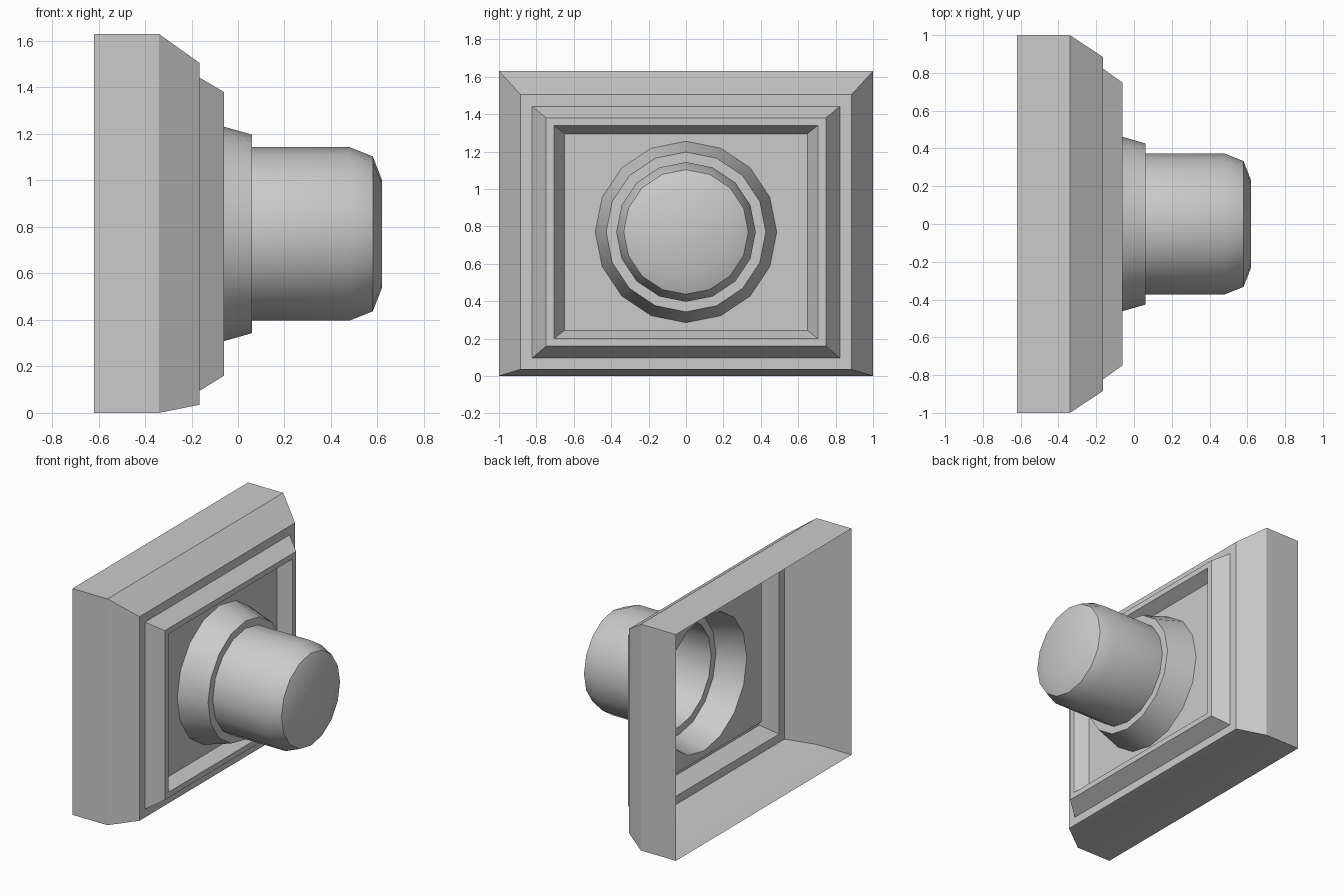
import bpy, bmesh, math

if "Cube" in bpy.data.objects:
    bpy.data.objects.remove(bpy.data.objects["Cube"])

CZ = 0.77      # height of the round boss axis
SIDES = 16


def rect_ring(bm, x, half_y, z0, z1):
    pts = [(half_y, z1), (-half_y, z1), (-half_y, z0), (half_y, z0)]
    return [bm.verts.new((x, y, z)) for y, z in pts]


def round_ring(bm, x, r):
    return [bm.verts.new((x, r * math.cos(i * math.tau / SIDES),
                          CZ + r * math.sin(i * math.tau / SIDES)))
            for i in range(SIDES)]


def skin(bm, rings):
    for a, b in zip(rings, rings[1:]):
        n = len(a)
        for i in range(n):
            j = (i + 1) % n
            bm.faces.new((a[i], a[j], b[j], b[i]))


def finish(bm, name):
    mesh = bpy.data.meshes.new(name)
    bm.to_mesh(mesh)
    bm.free()
    ob = bpy.data.objects.new(name, mesh)
    bpy.context.collection.objects.link(ob)
    bpy.ops.object.select_all(action='DESELECT')
    ob.select_set(True)
    bpy.context.view_layer.objects.active = ob
    bpy.ops.object.shade_smooth_by_angle(angle=math.radians(30))
    return ob


# stepped rectangular plate, open at the back: x, half width, bottom, top
bm = bmesh.new()
rects = [rect_ring(bm, *p) for p in (
    (-0.62, 1.0, 0.0, 1.63),
    (-0.34, 1.0, 0.0, 1.63),
    (-0.165, 0.885, 0.035, 1.505),
    (-0.165, 0.823, 0.095, 1.442),
    (-0.06, 0.748, 0.16, 1.38),
    (-0.06, 0.705, 0.20, 1.34),
    (-0.145, 0.65, 0.243, 1.295),
)]
skin(bm, rects)

# recessed floor around the round opening
corner, hole = rects[-1], round_ring(bm, -0.145, 0.485)
for q in range(4):
    for k in range(4 * q, 4 * q + 4):
        bm.faces.new((corner[q], hole[(k + 1) % SIDES], hole[k]))
    bm.faces.new((corner[q], corner[(q + 1) % 4], hole[(4 * q + 4) % SIDES]))
finish(bm, "stepped_plate")

# hollow round knob with tapered collar: x, radius
bm = bmesh.new()
rings = [round_ring(bm, x, r) for x, r in (
    (-0.145, 0.485), (0.06, 0.427), (0.06, 0.373),
    (0.48, 0.373), (0.58, 0.333), (0.62, 0.23))]
skin(bm, rings)
bm.faces.new(rings[-1])
finish(bm, "round_knob")
